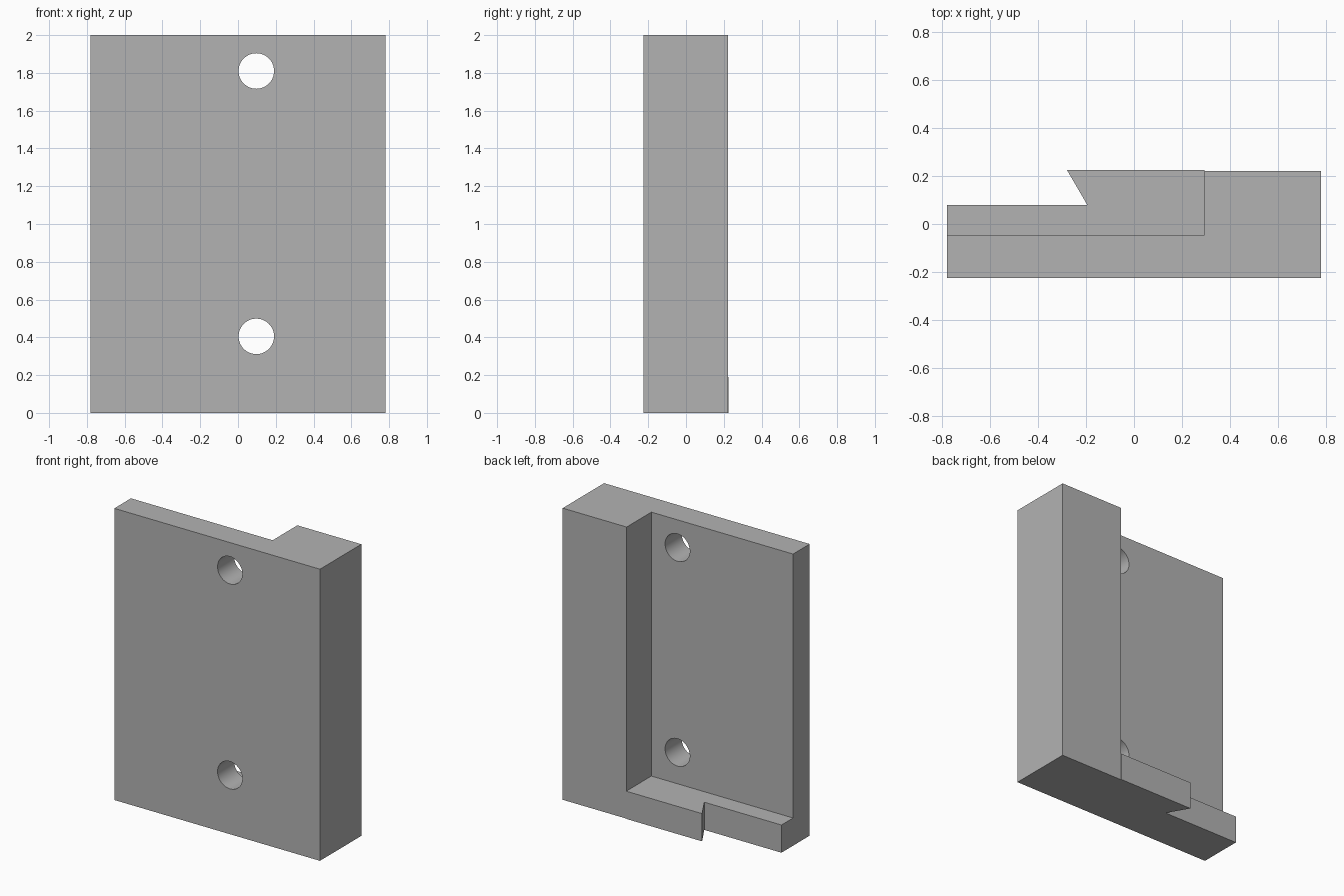
import bpy, bmesh, math
from mathutils import Matrix

cube = bpy.data.objects.get("Cube")
if cube:
    bpy.data.objects.remove(cube, do_unlink=True)

GREY = (0.45, 0.45, 0.45, 1)
mat = bpy.data.materials.new("plain grey")
mat.use_nodes = True
mat.diffuse_color = GREY
mat.node_tree.nodes["Principled BSDF"].inputs["Base Color"].default_value = GREY


def finish(name, bm):
    mesh = bpy.data.meshes.new(name)
    bmesh.ops.recalc_face_normals(bm, faces=bm.faces)
    bm.to_mesh(mesh)
    bm.free()
    obj = bpy.data.objects.new(name, mesh)
    bpy.context.collection.objects.link(obj)
    mesh.materials.append(mat)
    return obj


def prism(name, outline, z0, z1):
    """Extrude a plan outline upwards from z0 to z1."""
    bm = bmesh.new()
    face = bm.faces.new([bm.verts.new((x, y, z0)) for x, y in outline])
    up = bmesh.ops.extrude_face_region(bm, geom=[face])["geom"]
    bmesh.ops.translate(bm, vec=(0, 0, z1 - z0),
                        verts=[v for v in up if isinstance(v, bmesh.types.BMVert)])
    return finish(name, bm)


def boolean(obj, other, operation):
    mod = obj.modifiers.new(operation.lower(), 'BOOLEAN')
    mod.operation, mod.object, mod.solver = operation, other, 'EXACT'
    bpy.context.view_layer.objects.active = obj
    bpy.ops.object.modifier_apply(modifier=mod.name)
    bpy.data.objects.remove(other, do_unlink=True)


SIDE, FRONT, BACK = 0.78, -0.226, 0.222
PLATE, RIB, LIP_TOP = -0.046, 0.295, 0.19

# L-shaped body: thin plate with a thick rib on its left
bracket = prism("bracket_body", [(-SIDE, FRONT), (SIDE, FRONT), (SIDE, BACK),
                                 (RIB, BACK), (RIB, PLATE), (-SIDE, PLATE)], 0, 2)

# Bottom lip with an undercut notch, slightly proud of the rib
lip = prism("bottom_lip", [(-SIDE, FRONT), (RIB, FRONT), (RIB, 0.226), (-0.28, 0.226),
                           (-0.195, 0.08), (-SIDE, 0.08)], 0, LIP_TOP)
boolean(bracket, lip, 'UNION')

# Two screw holes through the plate
for z in (0.405, 1.81):
    bm = bmesh.new()
    bmesh.ops.create_cone(bm, cap_ends=True, segments=48, radius1=0.094, radius2=0.094,
                          depth=0.6, matrix=Matrix.Translation((0.097, -0.2, z))
                          @ Matrix.Rotation(math.pi / 2, 4, 'X'))
    cutter = finish("hole_cutter", bm)
    cutter.hide_render = True
    boolean(bracket, cutter, 'DIFFERENCE')

bpy.ops.object.select_all(action='DESELECT')
bracket.select_set(True)
bpy.context.view_layer.objects.active = bracket
bpy.ops.object.shade_smooth_by_angle(angle=math.radians(30))
